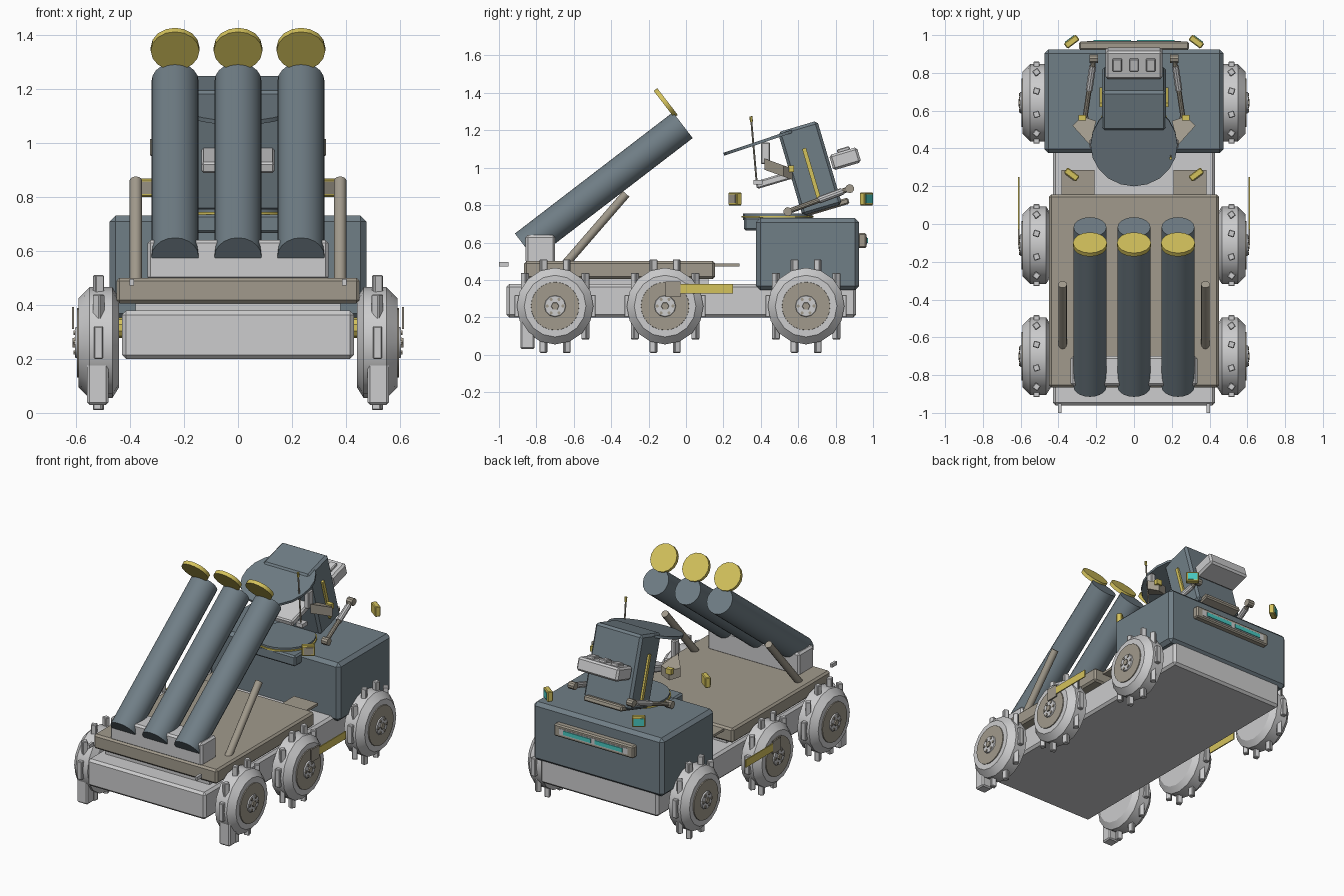
import bpy, bmesh, math
from mathutils import Vector, Matrix

if "Cube" in bpy.data.objects:
    bpy.data.objects.remove(bpy.data.objects["Cube"])


def material(name, rgb):
    m = bpy.data.materials.new(name)
    lin = [(c / 255 / 12.92) if c < 10 else ((c / 255 + 0.055) / 1.055) ** 2.4 for c in rgb]
    m.diffuse_color = (*lin, 1)
    m.use_nodes = True
    m.node_tree.nodes["Principled BSDF"].inputs["Base Color"].default_value = m.diffuse_color
    return m


SLATE = material("slate_blue", (112, 126, 134))
LIGHT = material("light_grey", (204, 204, 205))
TAUPE = material("taupe", (161, 154, 140))
YELLOW = material("mustard_yellow", (212, 194, 92))
TEAL = material("teal_glass", (72, 200, 192))


def finish(bm, name, mat, smooth=False):
    bmesh.ops.recalc_face_normals(bm, faces=bm.faces)
    me = bpy.data.meshes.new(name)
    bm.to_mesh(me)
    bm.free()
    me.materials.append(mat)
    ob = bpy.data.objects.new(name, me)
    bpy.context.collection.objects.link(ob)
    if smooth:
        bpy.ops.object.select_all(action='DESELECT')
        ob.select_set(True)
        bpy.context.view_layer.objects.active = ob
        bpy.ops.object.shade_smooth_by_angle(angle=math.radians(31))
    return ob


def box(name, mat, c, size, rot=None, bevel=0.0):
    bm = bmesh.new()
    bmesh.ops.create_cube(bm, size=1, matrix=Matrix.Diagonal((*size, 1)))
    if bevel:
        bmesh.ops.bevel(bm, geom=bm.edges[:], offset=bevel, segments=1, affect='EDGES')
    m = Matrix.Translation(c) @ (rot or Matrix())
    bmesh.ops.transform(bm, matrix=m, verts=bm.verts)
    return finish(bm, name, mat)


def span(name, mat, x, y, z, bevel=0.0):
    """Box given by its extents on each axis."""
    c = [(a[0] + a[1]) / 2 for a in (x, y, z)]
    return box(name, mat, c, [abs(a[1] - a[0]) for a in (x, y, z)], None, bevel)


def rod(name, mat, p, q, r, segs=12, r2=None):
    p, q = Vector(p), Vector(q)
    d = q - p
    m = Matrix.Translation((p + q) / 2) @ d.to_track_quat('Z', 'Y').to_matrix().to_4x4()
    bm = bmesh.new()
    bmesh.ops.create_cone(bm, cap_ends=True, segments=segs, radius1=r,
                          radius2=r if r2 is None else r2, depth=d.length, matrix=m)
    return finish(bm, name, mat, True)


def lathe_x(name, mat, centre, profile, segs):
    """Closed solid turned about the x axis; profile is (x, radius)."""
    bm = bmesh.new()
    rings = []
    for x, r in profile:
        rings.append([bm.verts.new((x, centre[1] + r * math.cos(2 * math.pi * i / segs),
                                    centre[2] + r * math.sin(2 * math.pi * i / segs)))
                      for i in range(segs)])
    for a, b in zip(rings, rings[1:]):
        for i in range(segs):
            j = (i + 1) % segs
            bm.faces.new((a[i], a[j], b[j], b[i]))
    bm.faces.new(rings[0])
    bm.faces.new(rings[-1])
    return finish(bm, name, mat, True)


SIDES = (("left", -1), ("right", 1))

# Chassis and cargo bed
span("chassis", LIGHT, (-.43, .43), (-.96, .91), (.2, .378), .015)
span("bed_support", LIGHT, (-.38, .38), (-.84, .12), (.37, .42))
span("cargo_bed", TAUPE, (-.45, .45), (-.865, .155), (.405, .5), .012)
span("launcher_base", LIGHT, (-.335, .335), (-.857, -.7), (.49, .64), .012)

# Cab
span("cab", SLATE, (-.475, .475), (.375, .925), (.345, .73), .022)
span("cab_ledge", SLATE, (-.2, .2), (.31, .42), (.665, .735), .01)
rod("turret_ring", SLATE, (0, .49, .72), (0, .49, .755), .185, 24)
rod("turret_band", YELLOW, (0, .49, .733), (0, .49, .743), .192, 24)

# Cab lamp panel
span("lamp_panel", TAUPE, (-.29, .29), (.92, .965), (.57, .65), .008)
span("lamp_recess", LIGHT, (-.25, .25), (.96, .968), (.59, .63))
for n, s in SIDES:
    span(n + "_lamp", TEAL, (s * .015, s * .215), (.966, .973), (.597, .623))

# Tilted head with canopy and back panel
TILT = Matrix.Rotation(math.radians(16.5), 4, 'X')
HEAD = Vector((0, .6625, .9975))


def on_head(x, y, z):
    return HEAD + TILT.to_3x3() @ Vector((x, y, z))


box("head", SLATE, HEAD, (.34, .22, .465), TILT, .015)
box("head_collar", TAUPE, on_head(0, .03, -.225), (.28, .24, .035), TILT, .008)
box("back_panel", LIGHT, on_head(0, .195, -.005), (.30, .155, .085), TILT, .012)
for i in (-1, 0, 1):
    box("panel_block", LIGHT, on_head(i * .088, .2, .043), (.05, .07, .022), TILT, .005)
for n, s in SIDES:
    box(n + "_head_stripe", YELLOW, on_head(s * .174, 0, -.03), (.018, .022, .28), TILT)
up = TILT.to_3x3() @ Vector((0, 0, 1))
mid = Vector((0, .42, 1.145))
canopy_up = Matrix.Rotation(math.radians(18.6), 3, 'X') @ Vector((0, 0, 1))
rod("canopy", SLATE, mid - canopy_up * .008, mid + canopy_up * .008, .23, 20)
box("jaw", LIGHT, (0, .49, .94), (.27, .24, .042), TILT, .008)

# Antenna
rod("antenna", TAUPE, (.195, .378, .92), (.195, .348, 1.265), .005, 6)
rod("antenna_tip", YELLOW, (.195, .35, 1.245), (.195, .347, 1.275), .008, 6)
span("antenna_foot", LIGHT, (.17, .22), (.36, .41), (.91, .935))

# Arms, hands and corner mirrors
for n, s in SIDES:
    a, b = Vector((s * .213, .875, .888)), Vector((s * .262, .545, .765))
    rod(n + "_arm", TAUPE, a, b, .014, 10)
    rod(n + "_arm_sleeve", LIGHT, a.lerp(b, .12), a.lerp(b, .5), .019, 10)
    for k, p in enumerate((a, b)):
        rod(n + "_arm_joint", TAUPE, p - Vector((.022, 0, 0)), p + Vector((.022, 0, 0)), .024, 10)
    # wedge shaped hand
    bm = bmesh.new()
    outline = ((.325, .52), (.275, .57), (.2, .545), (.235, .42))
    low = [bm.verts.new((s * x, y, 1.17 - .36 * y - .03)) for x, y in outline]
    top = [bm.verts.new((s * x, y, 1.17 - .36 * y + .03)) for x, y in outline]
    bm.faces.new(low)
    bm.faces.new(top)
    for i in range(4):
        j = (i + 1) % 4
        bm.faces.new((low[i], low[j], top[j], top[i]))
    finish(bm, n + "_hand", TAUPE)
    box(n + "_hand_knuckle", YELLOW, (s * .275, .563, .995), (.04, .03, .035))
    span(n + "_hand_post", LIGHT, (s * .2, s * .235), (.4, .45), (1.02, 1.135), .006)
    for y, f, glass in ((.965, 1, TEAL), (.262, -1, TAUPE)):
        nrm = Vector((s * .6, f * .8, 0))
        rot = nrm.to_track_quat('Y', 'Z').to_matrix().to_4x4()
        c = Vector((s * .33, y, .833))
        box(n + "_mirror", YELLOW, c, (.08, .035, .068), rot, .005)
        box(n + "_mirror_glass", glass, c + nrm * .018, (.06, .006, .045), rot)

# Launch tubes with open lids
ANG = math.radians(37.5)
along = Vector((0, math.cos(ANG), math.sin(ANG)))
side = Vector((0, -math.sin(ANG), math.cos(ANG)))
for x in (-.233, 0, .233):
    foot = Vector((x, -.862, .579))
    tip = foot + along * 1.065
    rod("launch_tube", SLATE, foot, tip, .087, 20)
    lid = tip + side * .15
    rod("tube_lid", YELLOW, lid - along * .012, lid + along * .012, .09, 16)

for n, s in SIDES:
    # Bed fittings
    rod(n + "_strut", TAUPE, (s * .378, -.645, .485), (s * .378, -.32, .86), .023, 12)
    span(n + "_bed_step", TAUPE, (s * .21, s * .385), (.15, .285), (.472, .488))
    span(n + "_tail_hook", LIGHT, (s * .385, s * .402), (-1, -.95), (.472, .495))
    # Side plates and mud flaps
    span(n + "_plate_mount", TAUPE, (s * .606, s * .615), (-.11, -.03), (.31, .392))
    span(n + "_side_plate", YELLOW, (s * .607, s * .614), (-.03, .25), (.328, .378))
    span(n + "_mud_flap", LIGHT, (s * .48, s * .558), (-.885, -.81), (.03, .19), .008)
    # Wheels
    for y in (-.70, -.112, .642):
        c = Vector((0, y, .26))
        lathe_x(n + "_tyre", LIGHT, c, [(s * .44, .165), (s * .465, .205), (s * .55, .205),
                                        (s * .59, .165)], 16)
        lathe_x(n + "_wheel_disc", TAUPE, c, [(s * .58, .13), (s * .596, .128)], 24)
        lathe_x(n + "_hub", LIGHT, c, [(s * .59, .06), (s * .604, .055)], 12)
        lathe_x(n + "_hub_cap", TAUPE, c, [(s * .6, .022), (s * .612, .02)], 6)
        rod(n + "_axle", YELLOW, (s * .38, y, .315), (s * .445, y, .315), .038, 10)
        for i in range(6):
            t = i * math.pi / 3
            p = Vector((0, y + .042 * math.cos(t), .26 + .042 * math.sin(t)))
            lathe_x(n + "_bolt", TAUPE, p, [(s * .6, .009), (s * .609, .009)], 6)
        # upright tread studs
        for i in range(10):
            t = i * math.pi / 5
            box(n + "_tread_stud", LIGHT,
                (s * .516, y + .2 * math.cos(t), .26 + .2 * math.sin(t)), (.034, .034, .12),
                Matrix.Rotation(t, 4, 'Z'), .004)
